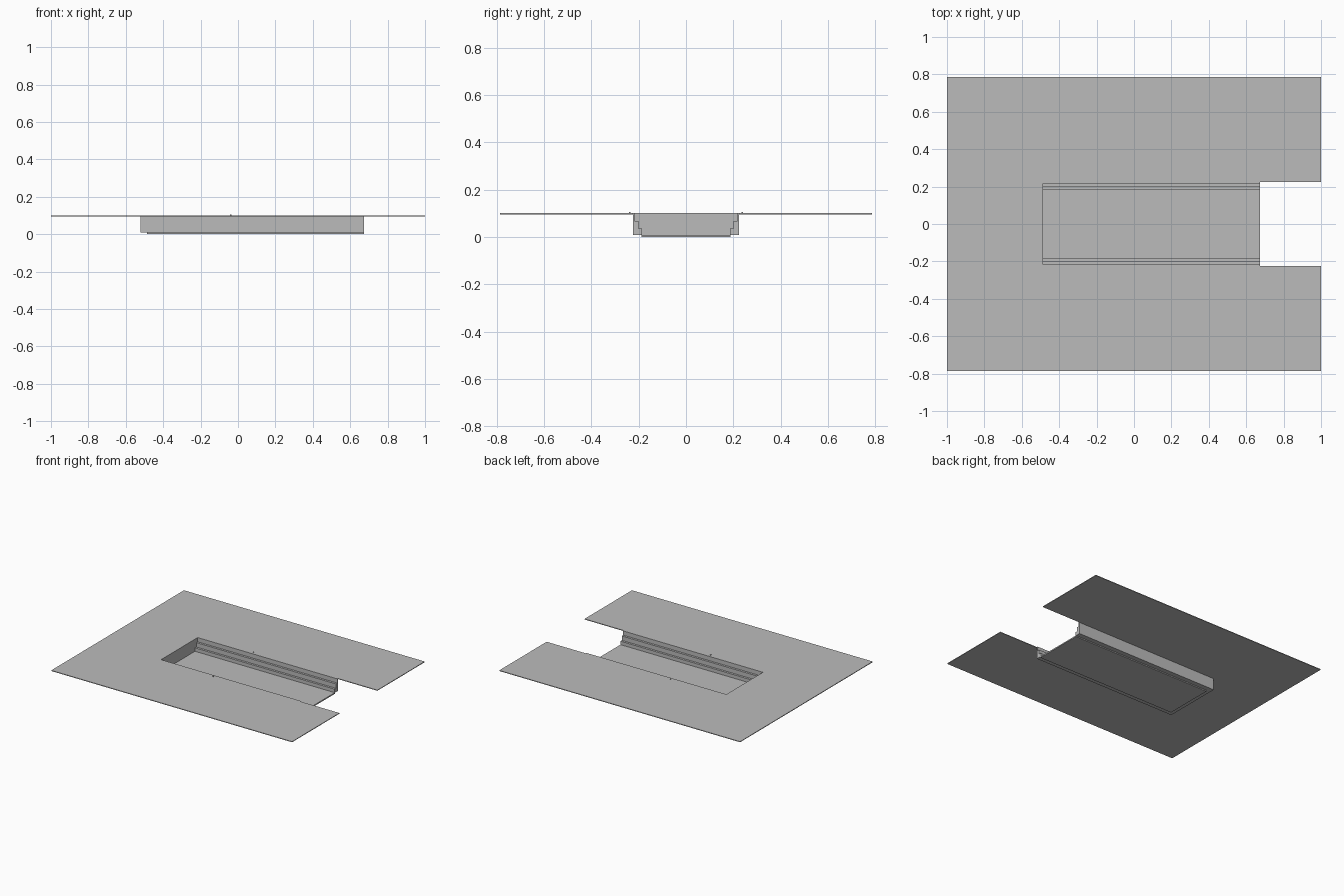
import bpy
import bmesh

cube = bpy.data.objects.get("Cube")
if cube:
    bpy.data.objects.remove(cube, do_unlink=True)

# One plain grey for everything
grey = bpy.data.materials.new("plain grey")
grey.use_nodes = True
colour = (0.5, 0.5, 0.5, 1)
grey.diffuse_color = colour
grey.node_tree.nodes["Principled BSDF"].inputs["Base Color"].default_value = colour

TOP, PLATE = 0.1, 0.005
HEAD, MOUTH = -0.487, 0.674      # inner ends of the sunken court
WALL_BACK, WALL_OUT = -0.52, 0.225
STEPS = [(0.185, 0.035), (0.201, 0.068), (0.217, TOP)]   # riser y, tread z


def prism(name, outline, axis, start, end):
    """Extrude a closed 2D outline along x (outline in y, z) or z (outline in x, y)."""
    bm = bmesh.new()
    if axis == "x":
        points = [(start, a, b) for a, b in outline]
        move = (end - start, 0, 0)
    else:
        points = [(a, b, start) for a, b in outline]
        move = (0, 0, end - start)
    face = bm.faces.new([bm.verts.new(p) for p in points])
    made = bmesh.ops.extrude_face_region(bm, geom=[face])["geom"]
    verts = [g for g in made if isinstance(g, bmesh.types.BMVert)]
    bmesh.ops.translate(bm, vec=move, verts=verts)
    bmesh.ops.recalc_face_normals(bm, faces=bm.faces)
    mesh = bpy.data.meshes.new(name)
    bm.to_mesh(mesh)
    bm.free()
    mesh.materials.append(grey)
    obj = bpy.data.objects.new(name, mesh)
    bpy.context.collection.objects.link(obj)
    return obj


def box(name, x0, x1, y0, y1, z0, z1):
    return prism(name, [(x0, y0), (x1, y0), (x1, y1), (x0, y1)], "z", z0, z1)


# Ground plate: a U shape with a slot running out through the left edge
court = STEPS[-1][0]
half = [(MOUTH, WALL_OUT), (1, WALL_OUT), (1, 0.787), (-1, 0.787)]
inner = [(HEAD, -court), (HEAD, court), (MOUTH, court)]
outline = inner + half + [(x, -y) for x, y in reversed(half)] + [(MOUTH, -court)]
prism("ground_plate", outline, "z", TOP - PLATE, TOP)

# Stepped side walls
bottom = 0.008
for side, sign in (("left", 1), ("right", -1)):
    profile = [(WALL_OUT, bottom), (STEPS[0][0], bottom)]
    for i, (y, z) in enumerate(STEPS):
        profile.append((y, z))
        if i + 1 < len(STEPS):
            profile.append((STEPS[i + 1][0], z))
    profile.append((WALL_OUT, TOP))
    prism(side + "_stepped_wall", [(sign * y, z) for y, z in profile],
          "x", HEAD, MOUTH)

# Closing wall at the head and the sunken floor
box("end_wall", WALL_BACK, HEAD, -WALL_OUT, WALL_OUT, bottom, TOP)
box("court_floor", HEAD, MOUTH, -0.188, 0.188, 0, 0.009)

# Tiny marker studs beside the court
for side, y in (("back", 0.238), ("front", -0.238)):
    box(side + "_marker_stud", -0.042, -0.036, y - 0.003, y + 0.003, TOP, TOP + 0.005)
